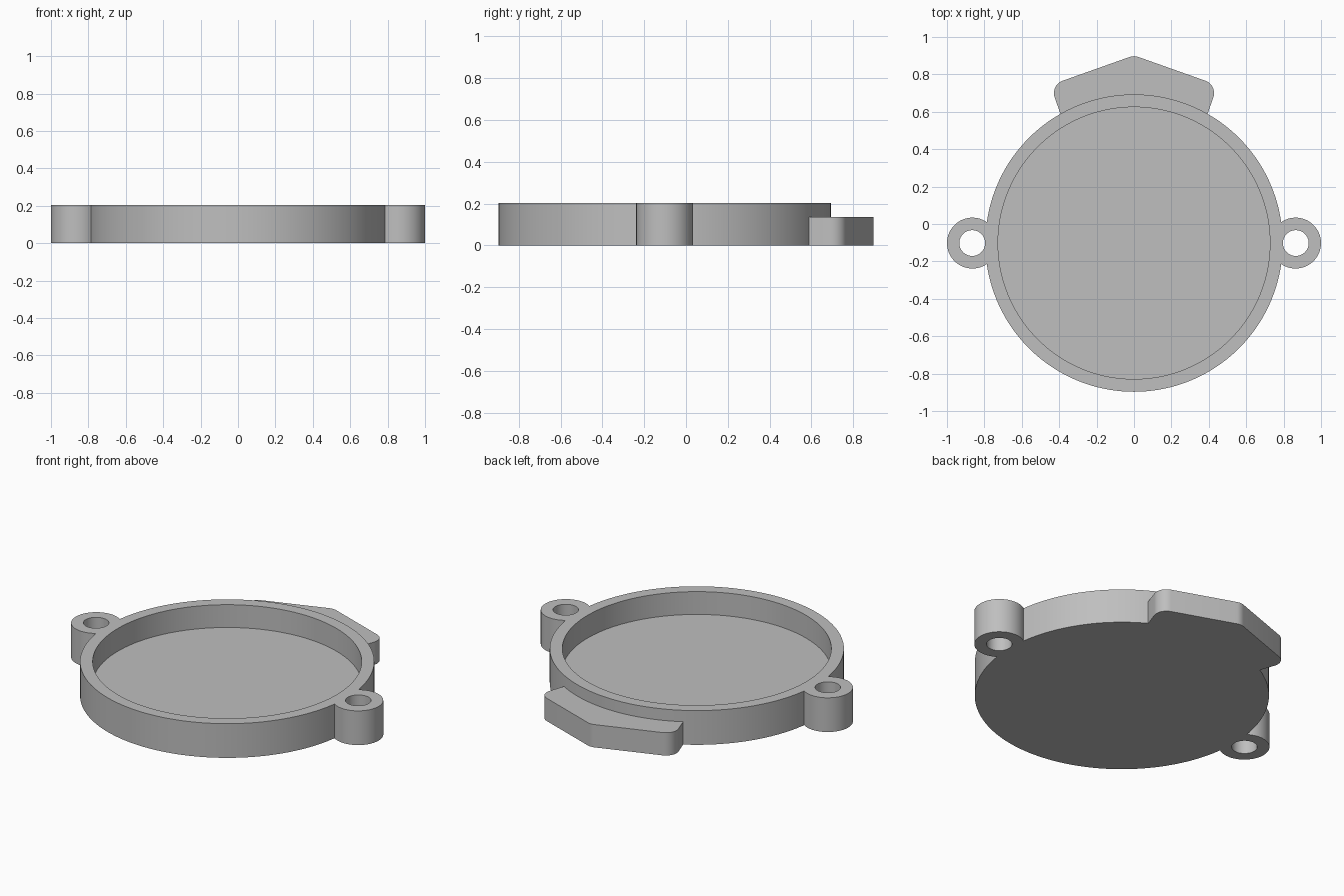
import bpy, bmesh, math

if "Cube" in bpy.data.objects:
    bpy.data.objects.remove(bpy.data.objects["Cube"])

CY = -0.102                       # centre line of the round body
H, TAB_H, FLOOR = 0.204, 0.136, 0.068


def arc(cx, cy, r, a0, a1, n):
    """Points along an arc, angles in degrees."""
    return [(cx + r * math.cos(math.radians(a0 + (a1 - a0) * i / n)),
             cy + r * math.sin(math.radians(a0 + (a1 - a0) * i / n)))
            for i in range(n + 1)]


def circle(cx, cy, r, n):
    return arc(cx, cy, r, 0, 360, n)[:-1]


def prism(name, outline, z0, z1):
    """Extrude a counter-clockwise outline from z0 to z1."""
    bm = bmesh.new()
    base = bm.faces.new([bm.verts.new((x, y, z0)) for x, y in outline])
    top = bmesh.ops.extrude_face_region(bm, geom=[base], use_keep_orig=True)["geom"]
    for v in top:
        if isinstance(v, bmesh.types.BMVert):
            v.co.z = z1
    bmesh.ops.recalc_face_normals(bm, faces=bm.faces)
    mesh = bpy.data.meshes.new(name)
    bm.to_mesh(mesh)
    bm.free()
    ob = bpy.data.objects.new(name, mesh)
    bpy.context.collection.objects.link(ob)
    return ob


def combine(target, tool, operation):
    """Apply a boolean and discard the tool."""
    mod = target.modifiers.new("combine", 'BOOLEAN')
    mod.operation, mod.solver, mod.object = operation, 'EXACT', tool
    bpy.ops.object.select_all(action='DESELECT')
    target.select_set(True)
    bpy.context.view_layer.objects.active = target
    bpy.ops.object.modifier_apply(modifier=mod.name)
    bpy.data.objects.remove(tool)


# round body
body = prism("round_tray", circle(0, CY, 0.795, 144), 0, H)

# mounting ears
for s in (-1, 1):
    combine(body, prism("ear", circle(s * 0.864, CY, 0.136, 64), 0, H), 'UNION')

# pointed tab at the back, with rounded corners
right = [(0.38, 0.55)] + arc(0.358, 0.70, 0.07, -19, 71, 12)
tip = arc(0, 0.827, 0.07, 71, 109, 6)
left = [(-x, y) for x, y in reversed(right)]
combine(body, prism("tab", right + tip + left, 0, TAB_H), 'UNION')

# shallow recess and ear holes
combine(body, prism("recess", circle(0, CY, 0.727, 144), FLOOR, H + 0.1), 'DIFFERENCE')
for s in (-1, 1):
    combine(body, prism("hole", circle(s * 0.865, CY, 0.069, 48), -0.1, H + 0.1), 'DIFFERENCE')

# plain grey finish, smooth curved walls
grey = bpy.data.materials.new("plain_grey")
grey.diffuse_color = (0.52, 0.52, 0.52, 1)
grey.use_nodes = True
grey.node_tree.nodes["Principled BSDF"].inputs["Base Color"].default_value = grey.diffuse_color
body.data.materials.clear()
body.data.materials.append(grey)
bpy.ops.object.select_all(action='DESELECT')
body.select_set(True)
bpy.context.view_layer.objects.active = body
bpy.ops.object.shade_smooth_by_angle(angle=math.radians(25))
